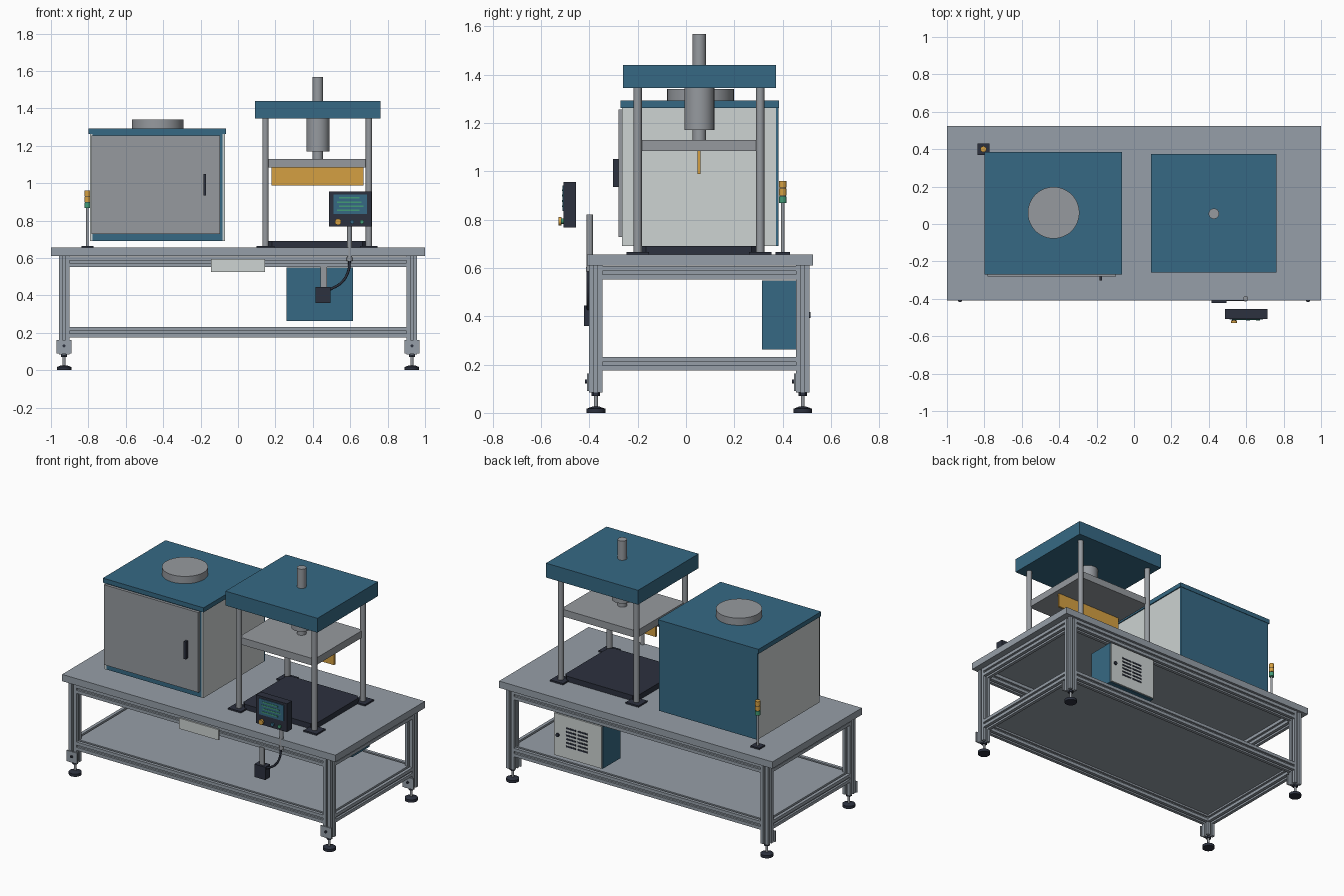
import bpy, bmesh, math
from mathutils import Matrix, Vector

cube = bpy.data.objects.get("Cube")
if cube:
    bpy.data.objects.remove(cube)


def material(name, r, g, b):
    m = bpy.data.materials.new(name)
    m.use_nodes = True
    col = [((c / 255 + 0.055) / 1.055) ** 2.4 for c in (r, g, b)] + [1]
    m.diffuse_color = col
    m.node_tree.nodes["Principled BSDF"].inputs["Base Color"].default_value = col
    return m


ALU = material("aluminium", 150, 159, 168)
STEEL = material("steel", 150, 154, 159)
BLUE = material("blue_paint", 54, 105, 132)
LIGHT = material("light_panel", 205, 211, 210)
DARK = material("dark_plastic", 44, 49, 62)
AMBER = material("amber", 213, 160, 66)
GREEN = material("green", 66, 155, 118)


def finish(name, bm, mat, smooth=False):
    bmesh.ops.recalc_face_normals(bm, faces=bm.faces)
    me = bpy.data.meshes.new(name)
    bm.to_mesh(me)
    bm.free()
    me.materials.append(mat)
    if smooth:
        me.shade_smooth()
        me.set_sharp_from_angle(angle=math.radians(35))
    ob = bpy.data.objects.new(name, me)
    bpy.context.scene.collection.objects.link(ob)
    return ob


def box(name, x, y, z, mat):
    """Box from (min, max) ranges."""
    bm = bmesh.new()
    bmesh.ops.create_cube(bm, size=1)
    for v in bm.verts:
        v.co = [(r[0] + r[1]) / 2 + c * (r[1] - r[0]) for r, c in zip((x, y, z), v.co)]
    return finish(name, bm, mat)


def cyl(name, start, length, r, mat, axis="Z", r2=None, sides=32):
    """Cylinder or cone growing from start along an axis."""
    bm = bmesh.new()
    bmesh.ops.create_cone(bm, cap_ends=True, segments=sides, radius1=r,
                          radius2=r if r2 is None else r2, depth=abs(length))
    rot = Matrix.Rotation(math.radians(90), 4, "X") if axis == "-Y" else Matrix()
    step = Vector((0, -length / 2, 0)) if axis == "-Y" else Vector((0, 0, length / 2))
    bmesh.ops.transform(bm, matrix=Matrix.Translation(Vector(start) + step) @ rot, verts=bm.verts)
    return finish(name, bm, mat, sides > 8)


def extrude(name, points, height, matrix, mat):
    bm = bmesh.new()
    face = bm.faces.new([bm.verts.new((x, y, 0)) for x, y in points])
    top = bmesh.ops.extrude_face_region(bm, geom=[face])["geom"]
    bmesh.ops.translate(bm, vec=(0, 0, height), verts=[v for v in top if isinstance(v, bmesh.types.BMVert)])
    bmesh.ops.transform(bm, matrix=matrix, verts=bm.verts)
    return finish(name, bm, mat)


H, G, D = 0.028, 0.007, 0.013


def beam(name, start, length, axis):
    """Slotted square profile along an axis."""
    side = [(H, -H), (H, -G), (H - D, -G), (H - D, G), (H, G)]
    pts = []
    for k in range(4):
        c, s = round(math.cos(k * math.pi / 2)), round(math.sin(k * math.pi / 2))
        pts += [(x * c - y * s, x * s + y * c) for x, y in side]
    rot = Vector((0, 0, 1)).rotation_difference(Vector(axis)).to_matrix().to_4x4()
    extrude(name, pts, length, Matrix.Translation(start) @ rot, ALU)


# Table frame, feet and boards
LX, YF, YB = 0.93, -0.373, 0.483
for sx, side in ((-1, "right"), (1, "left")):
    for y, end in ((YF, "front"), (YB, "rear")):
        tag = f"{end}_{side}"
        x = sx * LX
        beam(f"leg_{tag}", (x, y, 0.085), 0.526, (0, 0, 1))
        cyl(f"foot_pad_{tag}", (x, y, 0), 0.018, 0.039, DARK)
        cyl(f"foot_cone_{tag}", (x, y, 0.018), 0.008, 0.036, DARK, r2=0.015)
        cyl(f"foot_stem_{tag}", (x, y, 0.02), 0.07, 0.008, STEEL)
        cyl(f"foot_nut_{tag}", (x, y, 0.07), 0.014, 0.018, DARK, sides=6)
        box(f"foot_bracket_{tag}", (x - 0.04, x + 0.04), (y - H - 0.008, y - H), (0.09, 0.162), ALU)
        cyl(f"bracket_bolt_{tag}", (x, y - H - 0.008, 0.13), 0.008, 0.008, DARK, "-Y", sides=12)
for z, level in ((0.203, "lower"), (0.58, "upper")):
    for y, end in ((YF, "front"), (YB, "rear")):
        beam(f"{level}_rail_{end}", (H - LX, y, z), 2 * (LX - H), (1, 0, 0))
    for x, side in ((-LX, "right"), (LX, "left")):
        beam(f"{level}_rail_{side}", (x, YF + H, z), YB - YF - 2 * H, (0, 1, 0))
box("table_top", (-1, 1), (-0.41, 0.525), (0.61, 0.655), ALU)
box("lower_shelf", (H - LX, LX - H), (YF + H, YB - H), (0.222, 0.231), ALU)
box("front_plate", (-0.145, 0.145), (-0.41, -0.4), (0.525, 0.595), LIGHT)

# Cabinet
box("cabinet_body", (-0.78, -0.082), (-0.262, 0.375), (0.69, 1.262), BLUE)
box("cabinet_back", (-0.79, -0.07), (0.372, 0.382), (0.69, 1.262), BLUE)
for x, side in ((-0.79, "right"), (-0.082, "left")):
    box(f"cabinet_side_{side}", (x, x + 0.012), (-0.265, 0.372), (0.69, 1.262), LIGHT)
box("cabinet_lid", (-0.8, -0.063), (-0.27, 0.385), (1.262, 1.292), BLUE)
box("cabinet_door", (-0.783, -0.095), (-0.28, -0.262), (0.727, 1.256), STEEL)
box("door_handle", (-0.185, -0.17), (-0.303, -0.28), (0.935, 1.05), DARK)
cyl("cabinet_vent_cap", (-0.43, 0.06, 1.292), 0.048, 0.138, STEEL, sides=48)

# Press
PX, PY = (0.147, 0.7), (-0.2, 0.307)
for x in PX:
    for y in PY:
        cyl("press_post", (x, y, 0.655), 0.69, 0.017, STEEL)
        box("post_flange", (x - 0.047, x + 0.047), (y - 0.046, y + 0.046), (0.655, 0.665), DARK)
c = 0.035
(xa, xb), (ya, yb) = PX, PY
extrude("press_base", [(xa + c, ya + 0.01), (xb - c, ya + 0.01), (xb - 0.01, ya + c), (xb - 0.01, yb - c),
                       (xb - c, yb - 0.01), (xa + c, yb - 0.01), (xa + 0.01, yb - c), (xa + 0.01, ya + c)],
        0.035, Matrix.Translation((0, 0, 0.655)), DARK)
box("press_head", (0.09, 0.763), (-0.26, 0.373), (1.345, 1.44), BLUE)
box("press_platen", PX, PY, (1.083, 1.13), STEEL)
box("press_blade", (0.18, 0.67), (0.047, 0.06), (0.988, 1.083), AMBER)
cyl("press_rod_top", (0.427, 0.055, 1.44), 0.127, 0.028, STEEL)
cyl("press_cylinder", (0.427, 0.055, 1.17), 0.175, 0.062, STEEL)
cyl("press_rod_lower", (0.427, 0.055, 1.13), 0.04, 0.028, STEEL)

# Control panel on its stand
box("panel_case", (0.487, 0.713), (-0.507, -0.455), (0.768, 0.955), DARK)
box("panel_screen", (0.51, 0.69), (-0.511, -0.507), (0.835, 0.94), BLUE)
for i, (x0, x1) in enumerate(((0.54, 0.65), (0.53, 0.66), (0.54, 0.67), (0.53, 0.65))):
    z = 0.921 - i * 0.022
    box("screen_line", (x0, x1), (-0.513, -0.511), (z - 0.004, z + 0.004), GREEN)
cyl("stop_button_neck", (0.535, -0.507, 0.793), 0.01, 0.01, DARK, "-Y")
cyl("stop_button", (0.535, -0.515, 0.793), 0.013, 0.017, AMBER, "-Y")
cyl("blue_button", (0.61, -0.507, 0.793), 0.01, 0.011, BLUE, "-Y")
cyl("green_button", (0.662, -0.507, 0.793), 0.01, 0.011, GREEN, "-Y")
cyl("panel_stand", (0.597, -0.398, 0.6), 0.22, 0.013, STEEL)
cyl("stand_collar", (0.597, -0.398, 0.585), 0.018, 0.016, STEEL)

# Switch box, hanger and cable
box("switch_box", (0.415, 0.495), (-0.422, -0.37), (0.36, 0.445), DARK)
box("switch_hanger", (0.44, 0.475), (-0.405, -0.395), (0.445, 0.56), STEEL)
curve = bpy.data.curves.new("switch_cable", "CURVE")
curve.dimensions = "3D"
curve.bevel_depth = 0.007
curve.bevel_resolution = 2
path = [(0.597, 0.59), (0.59, 0.53), (0.555, 0.47), (0.49, 0.43)]
spline = curve.splines.new("BEZIER")
spline.bezier_points.add(len(path) - 1)
for p, (x, z) in zip(spline.bezier_points, path):
    p.co = (x, -0.405, z)
    p.handle_left_type = p.handle_right_type = "AUTO"
curve.materials.append(DARK)
bpy.context.scene.collection.objects.link(bpy.data.objects.new("switch_cable", curve))

# Electrical enclosure under the table, with vents on its rear door
box("enclosure", (0.26, 0.615), (0.315, 0.498), (0.262, 0.548), BLUE)
box("enclosure_door", (0.264, 0.611), (0.498, 0.508), (0.266, 0.544), LIGHT)
for row in range(6):
    z = 0.345 + row * 0.024
    for x in (0.365, 0.45):
        box("vent_slot", (x, x + 0.072), (0.508, 0.511), (z - 0.005, z + 0.005), DARK)
cyl("enclosure_latch", (0.582, 0.516, 0.405), 0.01, 0.012, DARK, "-Y")

# Signal beacon
bx, by = -0.805, 0.4
box("beacon_base", (bx - 0.032, bx + 0.032), (by - 0.03, by + 0.03), (0.655, 0.665), DARK)
cyl("beacon_pole", (bx, by, 0.665), 0.205, 0.007, STEEL)
for i, (label, mat) in enumerate((("green", GREEN), ("lower_amber", AMBER), ("upper_amber", AMBER))):
    z = 0.868 + i * 0.032
    cyl(f"beacon_{label}", (bx, by, z), 0.028, 0.016, mat)
    if i < 2:
        cyl("beacon_ring", (bx, by, z + 0.028), 0.004, 0.014, DARK)
